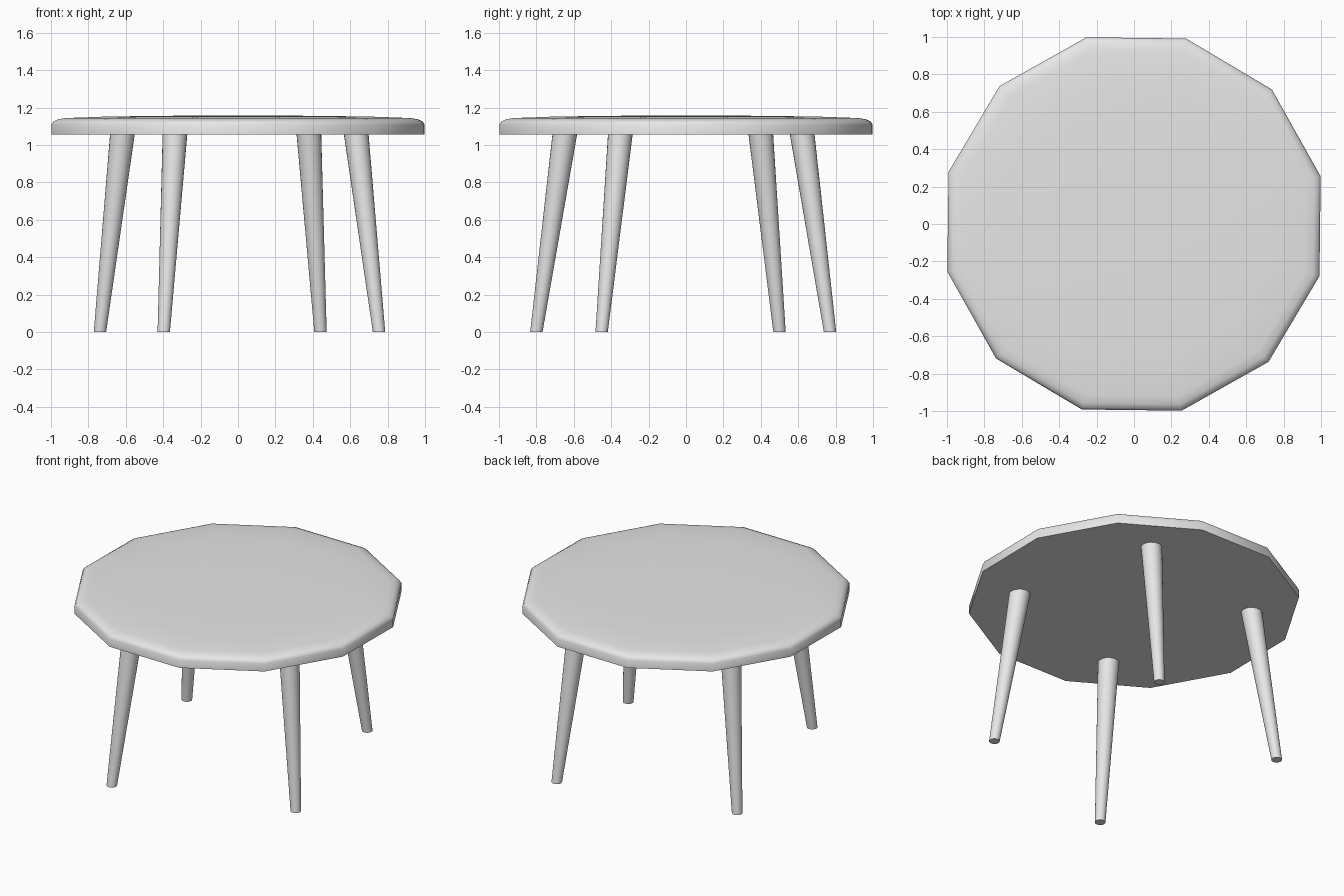
import bpy, bmesh, math
from mathutils import Vector

cube = bpy.data.objects.get("Cube")
if cube:
    bpy.data.objects.remove(cube, do_unlink=True)

# Single light grey finish
grey = bpy.data.materials.new("light_grey")
grey.use_nodes = True
colour = (0.8, 0.8, 0.8, 1)
grey.diffuse_color = colour
grey.node_tree.nodes["Principled BSDF"].inputs["Base Color"].default_value = colour


def loft(name, rings, sides, turn=0.0):
    """Join horizontal rings of (centre, radius) into a closed solid."""
    bm = bmesh.new()
    loops = []
    for centre, radius in rings:
        loop = []
        for i in range(sides):
            a = turn + math.tau * i / sides
            offset = Vector((math.cos(a), math.sin(a), 0)) * radius
            loop.append(bm.verts.new(Vector(centre) + offset))
        loops.append(loop)
    for low, high in zip(loops, loops[1:]):
        for i in range(sides):
            j = (i + 1) % sides
            bm.faces.new((low[i], low[j], high[j], high[i]))
    bm.faces.new(loops[0][::-1])
    bm.faces.new(loops[-1])
    mesh = bpy.data.meshes.new(name)
    bm.to_mesh(mesh)
    bm.free()
    mesh.materials.append(grey)
    obj = bpy.data.objects.new(name, mesh)
    bpy.context.collection.objects.link(obj)
    bpy.ops.object.select_all(action='DESELECT')
    obj.select_set(True)
    bpy.context.view_layer.objects.active = obj
    bpy.ops.object.shade_smooth_by_angle(angle=math.radians(45))
    return obj


# Twelve-sided top with a rounded upper rim and a very slight crown
profile = [(1.03, 1.055), (1.03, 1.108), (1.02, 1.125), (0.995, 1.137),
           (0.95, 1.144), (0.75, 1.151), (0.45, 1.156), (0.1, 1.157)]
loft("table_top", [((0, 0, z), r) for r, z in profile], 12, math.radians(14.3))

# Splayed tapering legs: foot position, then position under the top
legs = {
    "front_right_leg": ((-0.397, -0.80), (-0.337, -0.648)),
    "front_left_leg": ((0.754, -0.451), (0.632, -0.351)),
    "back_left_leg": ((0.441, 0.77), (0.379, 0.621)),
    "back_right_leg": ((-0.738, 0.50), (-0.618, 0.40)),
}
for name, (foot, head) in legs.items():
    loft(name, [((*foot, 0), 0.033), ((*head, 1.058), 0.066)], 24)
